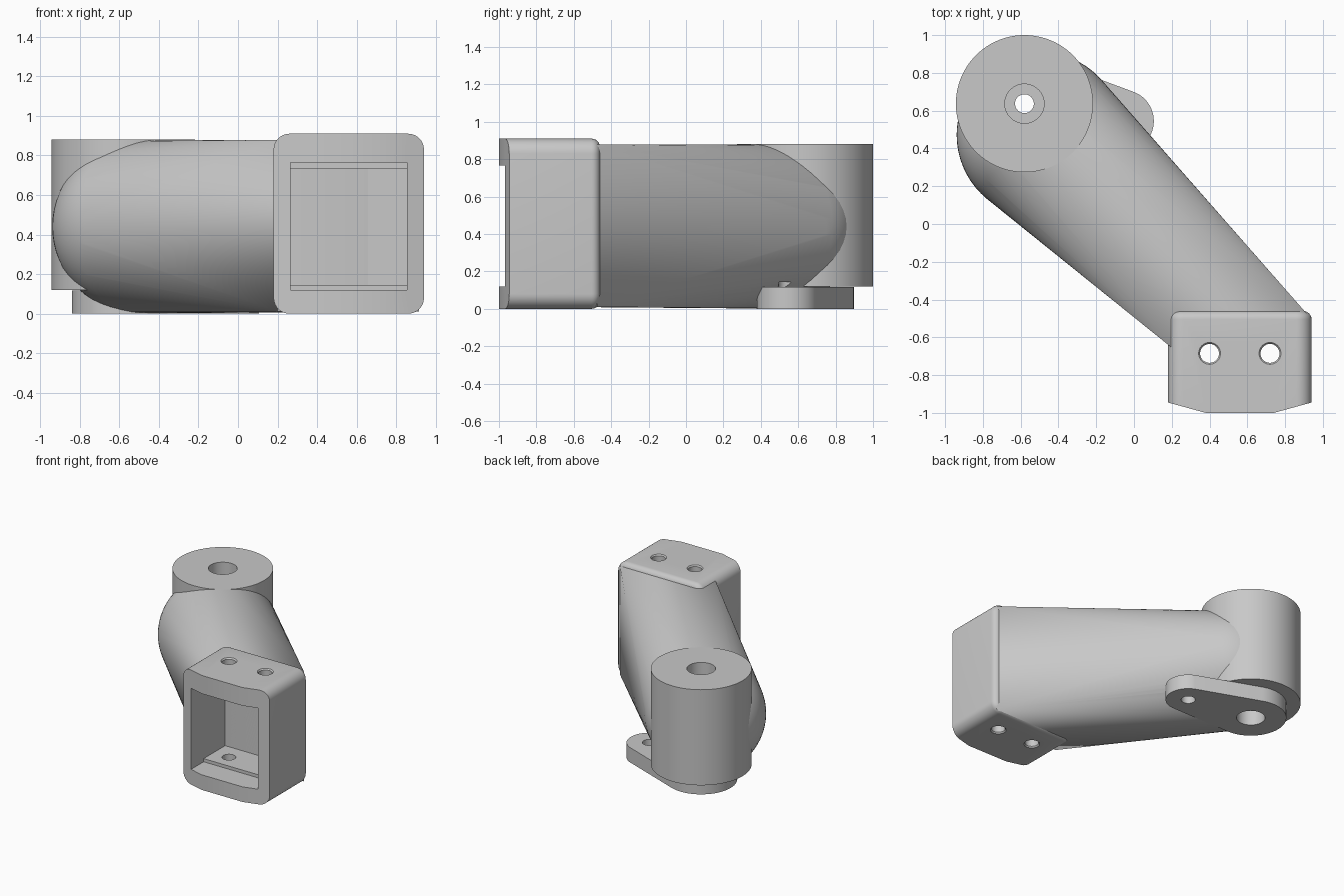
import bpy, bmesh, math
from mathutils import Vector, Matrix

if "Cube" in bpy.data.objects:
    bpy.data.objects.remove(bpy.data.objects["Cube"], do_unlink=True)

grey = bpy.data.materials.new("plain grey")
grey.use_nodes = True
grey.diffuse_color = (0.58, 0.58, 0.58, 1)
grey.node_tree.nodes["Principled BSDF"].inputs["Base Color"].default_value = (0.58, 0.58, 0.58, 1)

PIVOT = Vector((-0.58, 0.637, 0))
TAB = Vector((-0.06, 0.545, 0))
BOLTS = [Vector((x, -0.685, 0)) for x in (0.40, 0.72)]
TOP = 0.91


def add_object(name, bm):
    bmesh.ops.recalc_face_normals(bm, faces=bm.faces)
    mesh = bpy.data.meshes.new(name)
    bm.to_mesh(mesh)
    bm.free()
    mesh.materials.append(grey)
    ob = bpy.data.objects.new(name, mesh)
    bpy.context.scene.collection.objects.link(ob)
    return ob


def cylinder(name, centre, z0, z1, r0, r1=None, sides=64):
    bm = bmesh.new()
    place = Matrix.Translation((centre.x, centre.y, (z0 + z1) / 2))
    bmesh.ops.create_cone(bm, cap_ends=True, segments=sides, radius1=r0,
                          radius2=r0 if r1 is None else r1, depth=z1 - z0, matrix=place)
    return add_object(name, bm)


def box_mesh(low, high):
    bm = bmesh.new()
    low, high = Vector(low), Vector(high)
    place = Matrix.Translation((low + high) / 2) @ Matrix.Diagonal((*(high - low), 1))
    bmesh.ops.create_cube(bm, size=1, matrix=place)
    return bm


def hull(name, points):
    bm = bmesh.new()
    for p in points:
        bm.verts.new(p)
    result = bmesh.ops.convex_hull(bm, input=bm.verts)
    inside = [g for g in result["geom_interior"] if isinstance(g, bmesh.types.BMVert)]
    bmesh.ops.delete(bm, geom=inside, context="VERTS")
    bmesh.ops.dissolve_limit(bm, angle_limit=0.002, verts=bm.verts, edges=bm.edges)
    return add_object(name, bm)


def circle(centre, radius, z, count=64):
    for i in range(count):
        a = math.tau * i / count
        yield (centre.x + radius * math.cos(a), centre.y + radius * math.sin(a), z)


# Pivot barrel
barrel = cylinder("pivot_barrel", PIVOT, 0.12, 0.88, 0.363, sides=96)

# Flat mounting tab under the barrel
tab = hull("mounting_tab", [p for z in (0, 0.118)
                            for c, r in ((PIVOT, 0.26), (TAB, 0.165))
                            for p in circle(c, r, z)])

# Arm: a ball blended into the back of the socket
ball = bmesh.new()
bmesh.ops.create_uvsphere(ball, u_segments=64, v_segments=32, radius=0.439,
                          matrix=Matrix.Translation((-0.5, 0.472, 0.44)))
arm_points = [v.co.copy() for v in ball.verts]
ball.free()
arm_points += [(x, y, z) for x, y in ((0.2, -0.655), (0.2, -0.475), (0.915, -0.475))
               for z in (0.01, 0.878)]
arm = hull("arm", arm_points)

# Socket housing with rounded long edges and a rounded back
bm = box_mesh((0.18, -1, 0), (0.94, -0.46, TOP))
long_edges = [e for e in bm.edges if abs(e.verts[0].co.y - e.verts[1].co.y) > 0.1]
bmesh.ops.bevel(bm, geom=long_edges, offset=0.08, segments=8, profile=0.5, affect="EDGES")
back_edges = [e for e in bm.edges if all(v.co.y > -0.47 for v in e.verts)]
bmesh.ops.bevel(bm, geom=back_edges, offset=0.045, segments=6, profile=0.5, affect="EDGES")
# Slanted front corners
for side in (-1, 1):
    cut = bmesh.ops.bisect_plane(bm, geom=bm.verts[:] + bm.edges[:] + bm.faces[:],
                                 plane_co=(0.56 + side * 0.18, -1, 0),
                                 plane_no=(side * 0.055, -0.2, 0), clear_outer=True)
    rim = [g for g in cut["geom_cut"] if isinstance(g, bmesh.types.BMEdge)]
    bmesh.ops.holes_fill(bm, edges=[e for e in bm.edges if e.is_boundary] or rim)
housing = add_object("socket_housing", bm)

# Cutters: stepped socket, bolt holes, pivot bore with counterbores, tab hole
socket = [add_object("socket_mouth", box_mesh((0.265, -1.1, 0.12), (0.855, -0.81, 0.765))),
          add_object("socket_depth", box_mesh((0.265, -1.2, 0.145), (0.855, -0.54, 0.735)))]
bolts = []
for b in BOLTS:
    bolts += [cylinder("bolt_hole", b, -0.1, 1, 0.05, sides=32),
              cylinder("bolt_chamfer_low", b, -0.01, 0.01, 0.066, 0.05, 32),
              cylinder("bolt_chamfer_high", b, TOP - 0.01, TOP + 0.01, 0.05, 0.066, 32)]
bore = [cylinder("pivot_bore", PIVOT, -0.1, 1, 0.05, sides=32),
        cylinder("counterbore_low", PIVOT, -0.1, 0.25, 0.104),
        cylinder("counterbore_high", PIVOT, 0.65, 1, 0.104)]
tab_hole = [cylinder("tab_hole", TAB, -0.1, 0.143, 0.052, sides=32)]

jobs = {housing: socket + bolts, arm: socket + bolts + bore + tab_hole,
        barrel: bore, tab: bore + tab_hole}
for ob, cutters in jobs.items():
    for cutter in cutters:
        mod = ob.modifiers.new(cutter.name, "BOOLEAN")
        mod.operation, mod.solver, mod.object = "DIFFERENCE", "EXACT", cutter

# Bake the cuts, then drop the cutters
depsgraph = bpy.context.evaluated_depsgraph_get()
baked = {ob: bpy.data.meshes.new_from_object(ob.evaluated_get(depsgraph)) for ob in jobs}
for ob, mesh in baked.items():
    ob.modifiers.clear()
    ob.data = mesh
for cutter in socket + bolts + bore + tab_hole:
    bpy.data.objects.remove(cutter, do_unlink=True)

# Smooth curved faces, keep hard edges
bpy.ops.object.select_all(action="DESELECT")
for ob in jobs:
    ob.select_set(True)
bpy.context.view_layer.objects.active = housing
bpy.ops.object.shade_smooth_by_angle(angle=math.radians(30))
